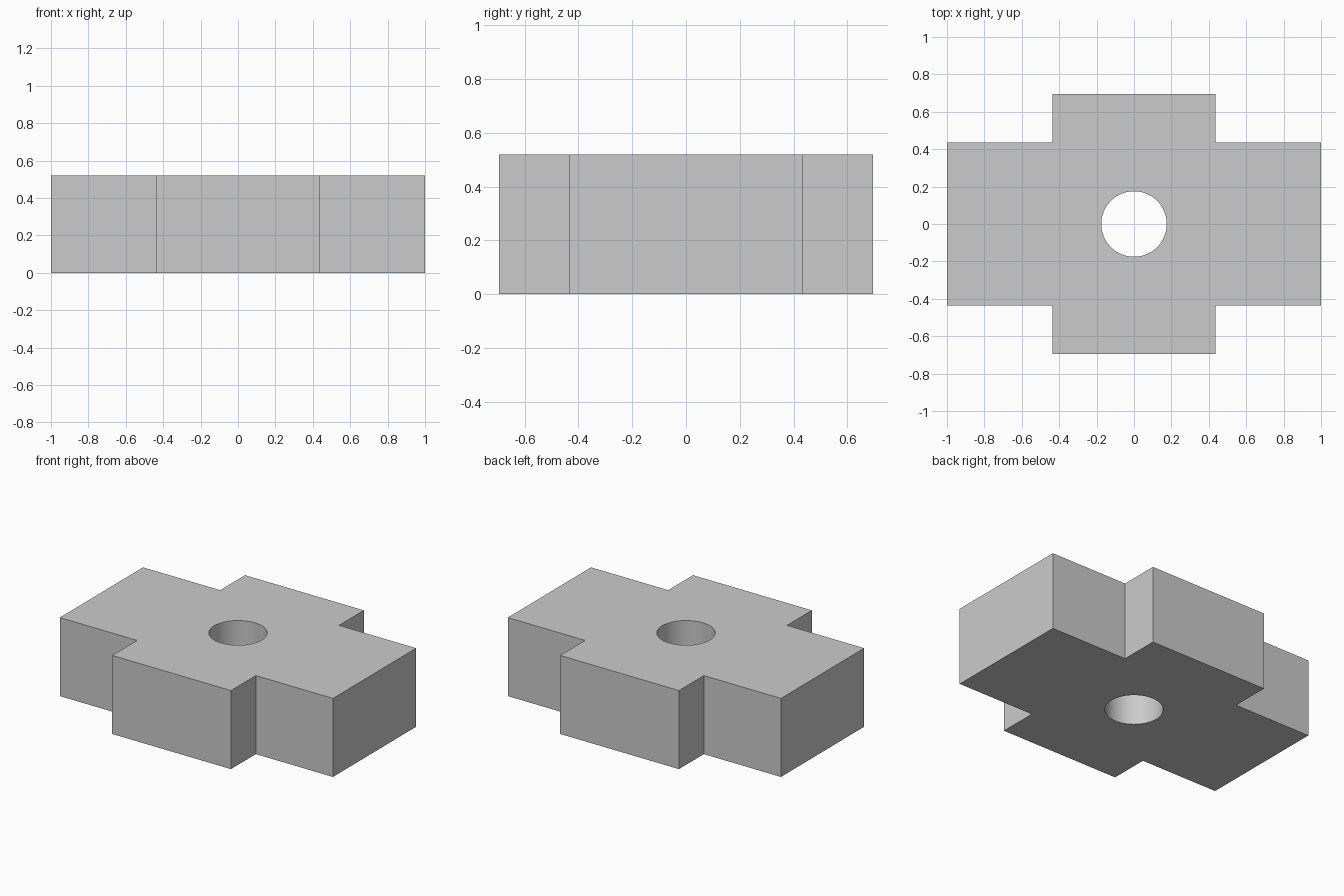
import bpy
import bmesh
import math

HEIGHT = 0.52
ARM_X, ARM_Y = 1.0, 0.695      # reach of the arms
HALF_WIDTH = 0.435             # half the width of every arm
HOLE_RADIUS = 0.175
HOLE_SIDES = 64

cube = bpy.data.objects.get("Cube")
if cube:
    bpy.data.objects.remove(cube, do_unlink=True)

# Plain grey material
grey = bpy.data.materials.new("light_grey")
grey.use_nodes = True
colour = (0.6, 0.6, 0.6, 1)
grey.diffuse_color = colour
grey.node_tree.nodes["Principled BSDF"].inputs["Base Color"].default_value = colour


def add_loop(bm, points):
    """Closed outline of edges on the ground plane."""
    verts = [bm.verts.new((x, y, 0)) for x, y in points]
    return [bm.edges.new((v, verts[i - 1])) for i, v in enumerate(verts)]


# Cross outline: one corner mirrored round the four quadrants
corner = [(ARM_X, HALF_WIDTH), (HALF_WIDTH, HALF_WIDTH), (HALF_WIDTH, ARM_Y)]
outline = []
for sx, sy in ((1, 1), (-1, 1), (-1, -1), (1, -1)):
    quadrant = [(sx * x, sy * y) for x, y in corner]
    outline += quadrant if sx * sy > 0 else quadrant[::-1]

# Round hole outline
angles = [math.tau * i / HOLE_SIDES for i in range(HOLE_SIDES)]
hole = [(HOLE_RADIUS * math.cos(a), HOLE_RADIUS * math.sin(a)) for a in angles]

# Fill between the outlines and extrude to full height
bm = bmesh.new()
edges = add_loop(bm, outline) + add_loop(bm, hole)
bmesh.ops.triangle_fill(bm, edges=edges, use_beauty=True)
result = bmesh.ops.extrude_face_region(bm, geom=bm.faces[:], use_keep_orig=True)
top = [g for g in result["geom"] if isinstance(g, bmesh.types.BMVert)]
bmesh.ops.translate(bm, verts=top, vec=(0, 0, HEIGHT))
bmesh.ops.recalc_face_normals(bm, faces=bm.faces[:])

mesh = bpy.data.meshes.new("cross_block")
bm.to_mesh(mesh)
bm.free()
mesh.materials.append(grey)
block = bpy.data.objects.new("cross_block", mesh)
bpy.context.collection.objects.link(block)

# Smooth hole wall, sharp block edges
bpy.ops.object.select_all(action="DESELECT")
block.select_set(True)
bpy.context.view_layer.objects.active = block
bpy.ops.object.shade_smooth_by_angle(angle=math.radians(30))
